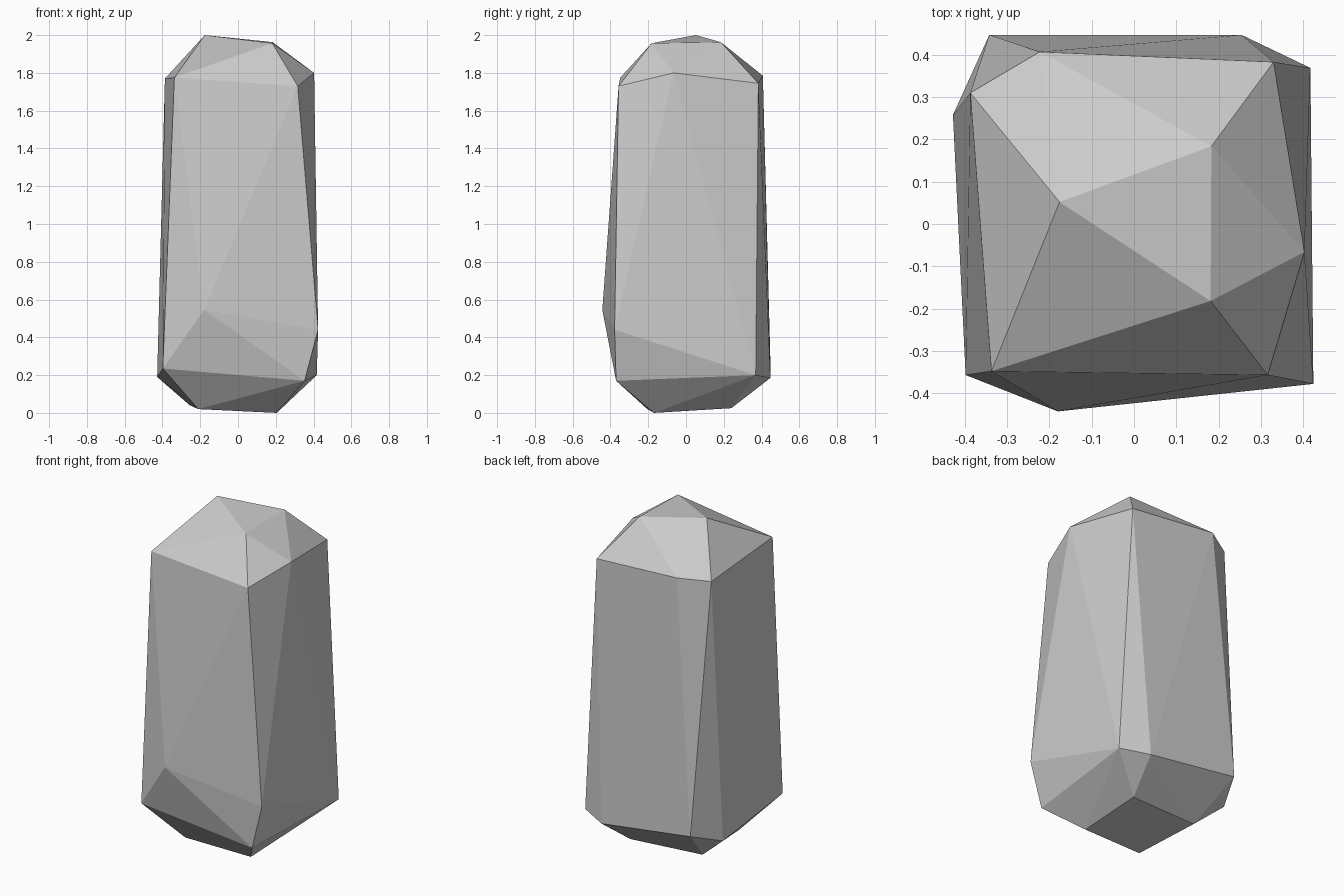
import bpy, bmesh

# Corner rings of the cut stone, from base to tip
base = [(-0.21, -0.205, 0.02), (0.205, -0.17, 0.0), (0.205, 0.24, 0.025), (-0.255, 0.205, 0.04)]
lower = [(-0.398, -0.357, 0.235), (-0.18, -0.443, 0.545), (0.353, -0.37, 0.17), (0.424, -0.378, 0.44),
         (0.417, 0.369, 0.20), (0.254, 0.447, 0.185), (-0.342, 0.447, 0.265), (-0.428, 0.258, 0.19)]
upper = [(-0.337, -0.348, 1.775), (0.316, -0.357, 1.73), (0.403, -0.066, 1.80),
         (0.33, 0.383, 1.745), (-0.223, 0.407, 1.785), (-0.387, 0.31, 1.77)]
tip = [(-0.176, 0.052, 2.0), (0.181, -0.182, 1.957), (0.183, 0.184, 1.963)]

# Wrap the corners in a convex faceted skin
bm = bmesh.new()
for ring in (base, lower, upper, tip):
    for co in ring:
        bm.verts.new(co)
bmesh.ops.convex_hull(bm, input=bm.verts[:])
bmesh.ops.recalc_face_normals(bm, faces=bm.faces[:])

mesh = bpy.data.meshes.new("standing_rock")
bm.to_mesh(mesh)
bm.free()
rock = bpy.data.objects.new("standing_rock", mesh)
bpy.context.collection.objects.link(rock)
